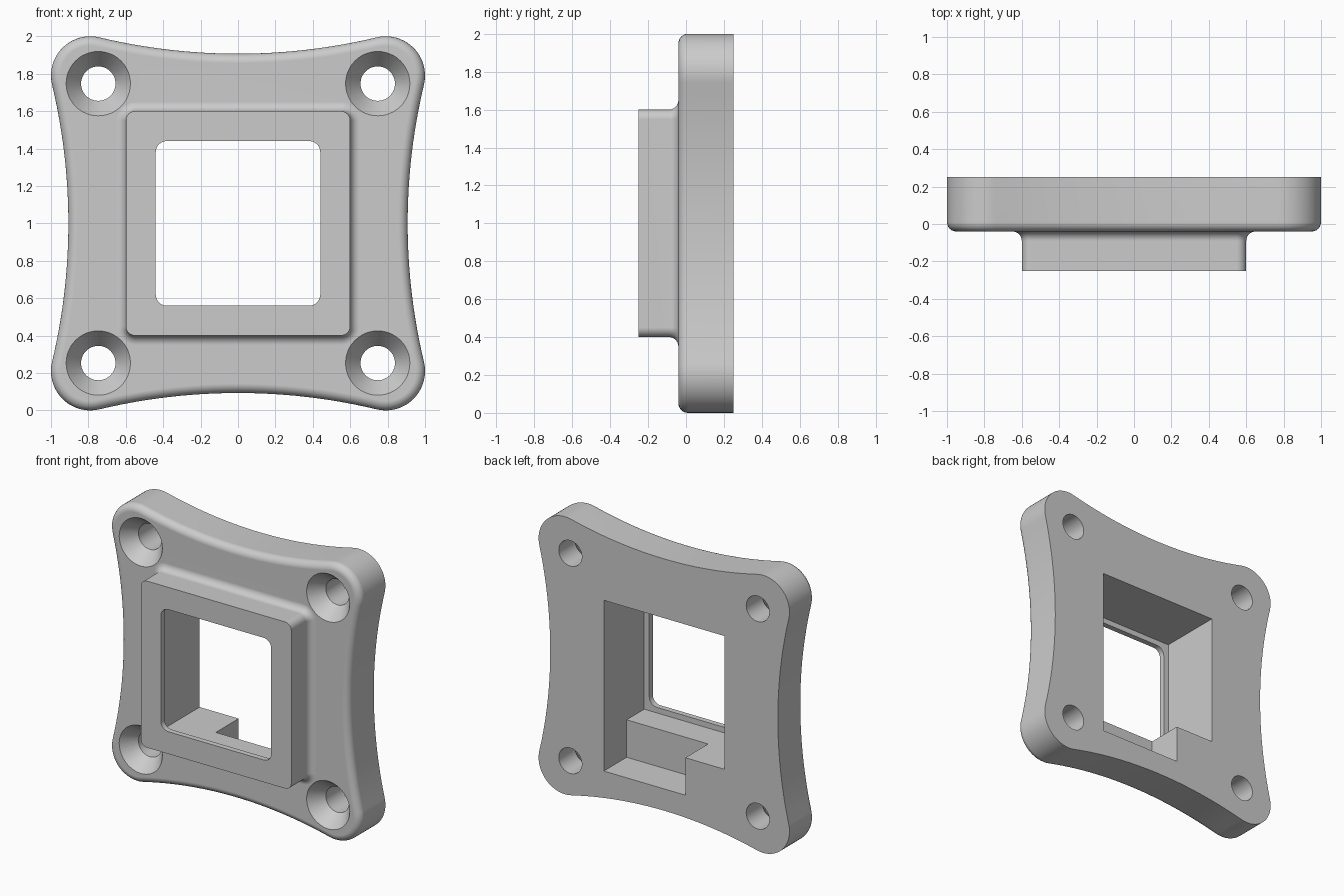
import bpy, bmesh
from math import sin, cos, pi, atan2

cube = bpy.data.objects.get("Cube")
if cube:
    bpy.data.objects.remove(cube, do_unlink=True)

# Single light grey finish
grey = bpy.data.materials.new("light grey")
grey.use_nodes = True
colour = (0.6, 0.6, 0.6, 1)
grey.diffuse_color = colour
grey.node_tree.nodes["Principled BSDF"].inputs["Base Color"].default_value = colour


def arc(cx, cz, r, a0, a1, n):
    steps = [a0 + (a1 - a0) * i / n for i in range(n + 1)]
    return [(cx + r * cos(a), cz + r * sin(a)) for a in steps]


def four_sides(points):
    """Repeat one quarter of an outline by quarter turns."""
    out = []
    for _ in range(4):
        out += points
        points = [(-z, x) for x, z in points]
    return out


def rounded_square(half, r):
    return four_sides(arc(half - r, half - r, r, 0, pi / 2, 8))


def plate_outline(inset):
    """Rounded corners joined by tangent concave sides."""
    c, r, mid = 0.79, 0.21, 0.907
    gap = mid - c
    big = (c * c + gap * gap - r * r) / (2 * (r - gap))
    lean = atan2(c, gap + big)
    corner = arc(c, c, r - inset, -lean, pi / 2 + lean, 20)
    side = arc(0, mid + big, big + inset, -pi / 2 + lean, -pi / 2 - lean, 24)
    return four_sides(corner + side[1:-1])


def circle(r):
    return arc(0, 0, r, 0, 2 * pi, 48)[:-1]


def loft(name, sections, cx=0, cz=1):
    """Closed solid through (y, outline) sections."""
    bm = bmesh.new()
    rings = [[bm.verts.new((cx + x, y, cz + z)) for x, z in pts] for y, pts in sections]
    n = len(rings[0])
    for a, b in zip(rings, rings[1:]):
        for i in range(n):
            j = (i + 1) % n
            bm.faces.new((a[i], a[j], b[j], b[i]))
    bm.faces.new(rings[0])
    bm.faces.new(rings[-1])
    bmesh.ops.recalc_face_normals(bm, faces=bm.faces)
    mesh = bpy.data.meshes.new(name)
    bm.to_mesh(mesh)
    bm.free()
    mesh.materials.append(grey)
    obj = bpy.data.objects.new(name, mesh)
    bpy.context.collection.objects.link(obj)
    return obj


def box(name, x0, x1, z0, z1, y0, y1):
    pts = [(x0, z0), (x1, z0), (x1, z1), (x0, z1)]
    return loft(name, [(y0, pts), (y1, pts)], 0, 0)


def combine(body, tool, operation):
    bpy.context.view_layer.objects.active = body
    mod = body.modifiers.new(operation.lower(), "BOOLEAN")
    mod.operation, mod.solver, mod.object = operation, "EXACT", tool
    bpy.ops.object.modifier_apply(modifier=mod.name)
    bpy.data.objects.remove(tool, do_unlink=True)


FRONT, FACE, BACK, FILLET = -0.25, -0.04, 0.25, 0.05
turns = [pi / 2 * i / 6 for i in range(7)]

# Mounting plate with a rounded front edge
plate = loft("mounting_plate",
             [(FACE + FILLET * (1 - cos(t)), plate_outline(FILLET * (1 - sin(t)))) for t in turns]
             + [(BACK, plate_outline(0))])

# Raised square collar, flaring into the plate
flare = [(FACE - FILLET + FILLET * sin(t), FILLET * (1 - cos(t))) for t in turns]
stack = [(FRONT, 0)] + flare + [(0.03, FILLET)]
collar = loft("collar", [(y, rounded_square(0.6 + o, 0.05 + o)) for y, o in stack])
combine(plate, collar, "UNION")

# Rear pocket, lower side notch and front window
combine(plate, box("pocket", -0.48, 0.48, 0.52, 1.48, -0.21, 0.4), "DIFFERENCE")
combine(plate, box("notch", -0.17, 0.48, 0.25, 0.9, -0.01, 0.4), "DIFFERENCE")
window = rounded_square(0.44, 0.06)
combine(plate, loft("window", [(-0.4, window), (-0.1, window)]), "DIFFERENCE")

# Countersunk screw holes
for sx in (-1, 1):
    for sz in (-1, 1):
        sections = [(-0.1, 0.172), (FACE, 0.172), (0.065, 0.092), (0.4, 0.092)]
        hole = loft("screw_hole", [(y, circle(r)) for y, r in sections],
                    0.747 * sx, 1 + 0.747 * sz)
        combine(plate, hole, "DIFFERENCE")

# Smooth fillets, crisp edges
bpy.ops.object.select_all(action="DESELECT")
plate.select_set(True)
bpy.context.view_layer.objects.active = plate
bpy.ops.object.shade_smooth_by_angle(angle=pi / 6)
weighted = plate.modifiers.new("flat_faces", "WEIGHTED_NORMAL")
weighted.keep_sharp = True
